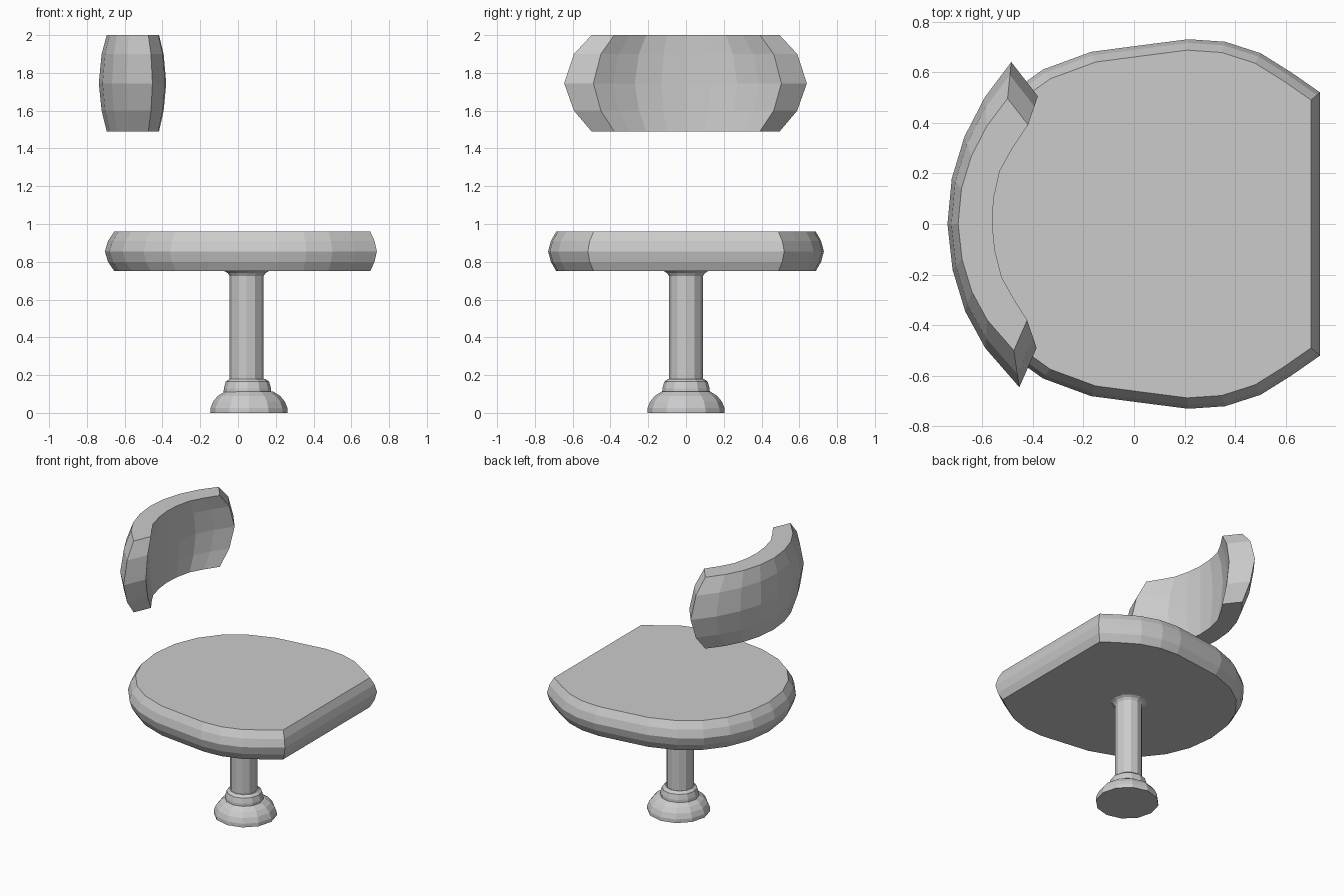
import bpy
import bmesh
import math

cube = bpy.data.objects.get("Cube")
if cube:
    bpy.data.objects.remove(cube, do_unlink=True)

grey = bpy.data.materials.new("plain_grey")
grey.use_nodes = True
grey.diffuse_color = (0.6, 0.6, 0.6, 1)
grey.node_tree.nodes["Principled BSDF"].inputs["Base Color"].default_value = (0.6, 0.6, 0.6, 1)


def loft(name, outline, levels, centre=(0, 0)):
    """Closed solid: the outline scaled about a centre at each (scale, height)."""
    bm = bmesh.new()
    cx, cy = centre
    rings = [[bm.verts.new((cx + (x - cx) * s, cy + (y - cy) * s, z)) for x, y in outline]
             for s, z in levels]
    n = len(outline)
    for low, high in zip(rings, rings[1:]):
        for i in range(n):
            j = (i + 1) % n
            bm.faces.new((low[i], low[j], high[j], high[i]))
    bm.faces.new(rings[0][::-1])
    bm.faces.new(rings[-1])
    bmesh.ops.recalc_face_normals(bm, faces=bm.faces)
    mesh = bpy.data.meshes.new(name)
    bm.to_mesh(mesh)
    bm.free()
    mesh.materials.append(grey)
    obj = bpy.data.objects.new(name, mesh)
    bpy.context.collection.objects.link(obj)
    return obj


def circle(cx, cy, sides):
    return [(cx + math.cos(math.tau * i / sides), cy + math.sin(math.tau * i / sides))
            for i in range(sides)]


# Seat: rounded pad with one straight edge
half = [(0.735, 0.52), (0.62, 0.60), (0.50, 0.675), (0.36, 0.72), (0.215, 0.73),
        (0.02, 0.705), (-0.17, 0.68), (-0.36, 0.61), (-0.5, 0.51), (-0.61, 0.37),
        (-0.68, 0.2), (-0.705, 0)]
outline = half + [(x, -y) for x, y in half[-2::-1]]
loft("seat", outline,
     [(0.941, 0.75), (0.98, 0.80), (1, 0.855), (0.98, 0.91), (0.941, 0.96)], (0.14, 0))

# Backrest: curved barrel-shaped shell
outer = [(-0.485, 0.64), (-0.59, 0.50), (-0.67, 0.345), (-0.72, 0.18), (-0.737, 0),
         (-0.717, -0.18), (-0.667, -0.345), (-0.588, -0.49), (-0.453, -0.645)]
inner = [(-0.385, -0.49), (-0.45, -0.387), (-0.515, -0.271), (-0.55, -0.13), (-0.563, 0),
         (-0.556, 0.13), (-0.524, 0.271), (-0.46, 0.387), (-0.38, 0.505)]
loft("backrest", outer + inner,
     [(0.775, 1.49), (0.92, 1.6), (1, 1.745), (0.92, 1.9), (0.775, 2.0)], (-0.55, 0))

# Pedestal: column with flared top, then stepped foot
axis = (0.046, 0)
loft("column", circle(*axis, 12),
     [(0.09, 0.15), (0.09, 0.725), (0.1, 0.74), (0.12, 0.752)], axis)
axis = (0.05, 0)
loft("collar", circle(*axis, 12),
     [(0.127, 0.09), (0.125, 0.13), (0.115, 0.165), (0.095, 0.18)], axis)
axis = (0.058, 0)
loft("foot", circle(*axis, 12),
     [(0.205, 0), (0.204, 0.025), (0.19, 0.06), (0.165, 0.09), (0.13, 0.112)], axis)
